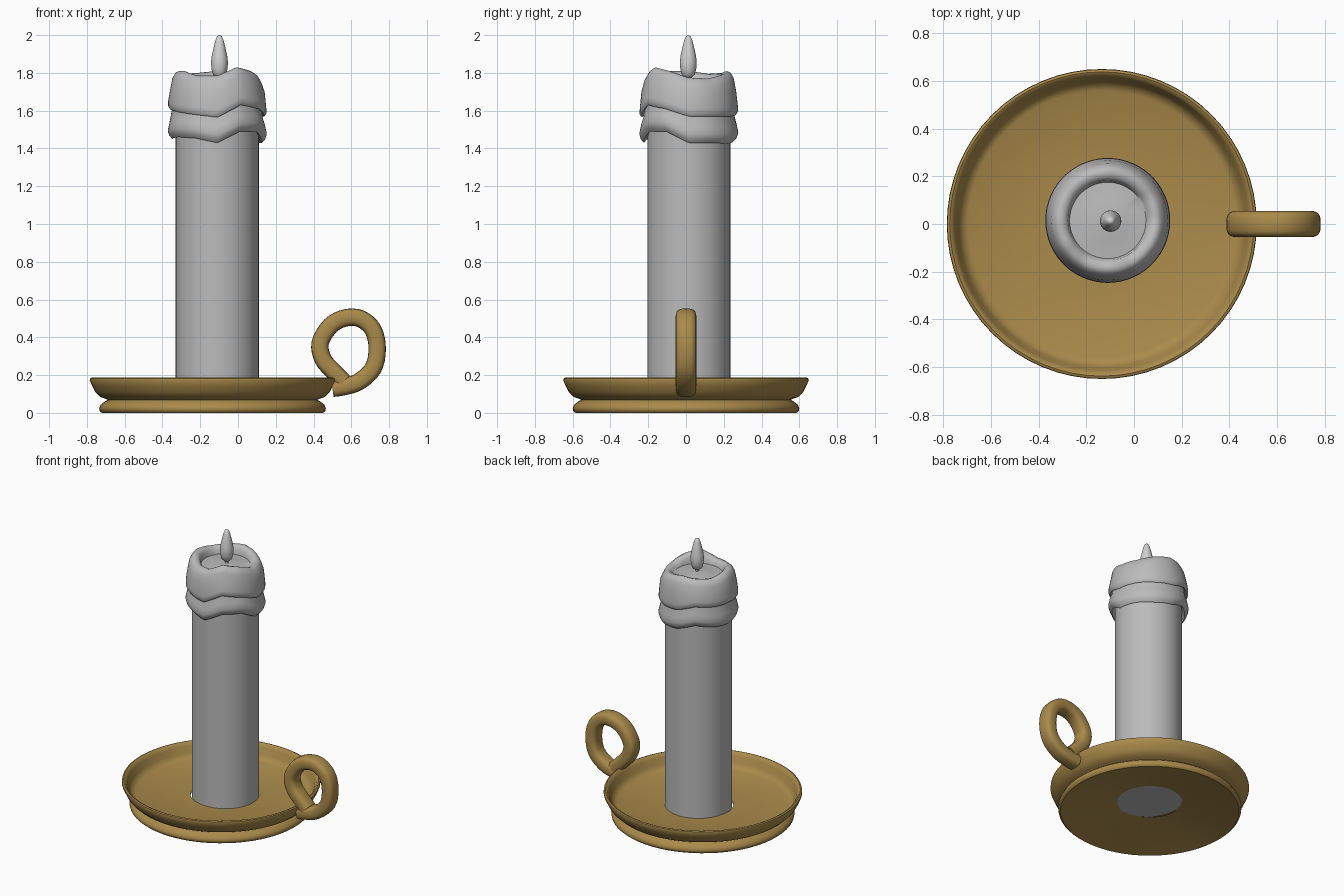
import bpy, bmesh
from math import sin, cos, pi, radians, copysign
from mathutils import Vector

cube = bpy.data.objects.get("Cube")
if cube:
    bpy.data.objects.remove(cube, do_unlink=True)


def material(name, rgb):
    m = bpy.data.materials.new(name)
    m.use_nodes = True
    m.diffuse_color = (*rgb, 1)
    m.node_tree.nodes["Principled BSDF"].inputs["Base Color"].default_value = (*rgb, 1)
    return m


BRASS = material("brass", (0.40, 0.255, 0.07))
WAX = material("grey wax", (0.5, 0.5, 0.5))
FLAME = material("pale flame", (0.64, 0.64, 0.64))


def loft(name, rings, mat, caps=False, angle=40):
    """Skin a list of closed rings, each with the same point count."""
    bm = bmesh.new()
    loops = [[bm.verts.new(p) for p in ring] for ring in rings]
    n = len(loops[0])
    for a, b in zip(loops, loops[1:]):
        for i in range(n):
            j = (i + 1) % n
            bm.faces.new((a[i], a[j], b[j], b[i]))
    if caps:
        bm.faces.new(loops[0][::-1])
        bm.faces.new(loops[-1])
    bmesh.ops.remove_doubles(bm, verts=bm.verts, dist=0.0001)
    bmesh.ops.recalc_face_normals(bm, faces=bm.faces)
    mesh = bpy.data.meshes.new(name)
    bm.to_mesh(mesh)
    bm.free()
    mesh.materials.append(mat)
    ob = bpy.data.objects.new(name, mesh)
    bpy.context.collection.objects.link(ob)
    bpy.ops.object.select_all(action="DESELECT")
    ob.select_set(True)
    bpy.context.view_layer.objects.active = ob
    bpy.ops.object.shade_smooth_by_angle(angle=radians(angle))


def turned(name, profile, centre, mat, segments=48, caps=False, angle=40):
    """Lathe a profile of (radius, height); height may be a function of turn 0..1."""
    rings = []
    for r, z in profile:
        ring = []
        for i in range(segments):
            t = i / segments
            h = z(t) if callable(z) else z
            ring.append((centre[0] + r * cos(2 * pi * t),
                         centre[1] + r * sin(2 * pi * t), h))
        rings.append(ring)
    loft(name, rings, mat, caps, angle)


def wavy(heights):
    """Periodic angular height around the candle, starting at +x."""
    def at(t, offset=0.0):
        u = t * len(heights)
        k = int(u)
        a, b = heights[k % len(heights)], heights[(k + 1) % len(heights)]
        return a + (b - a) * (u - k) + offset
    return at


def shift(fn, d):
    return lambda t: fn(t, d)


# Dish: hollow foot, waist, flared wall, rounded rim and floor in one turned profile
turned("dish", [
    (0.20, 0.068), (0.38, 0.04), (0.57, 0.003), (0.585, 0.0), (0.597, 0.01),
    (0.60, 0.025), (0.592, 0.043), (0.568, 0.062), (0.555, 0.069), (0.568, 0.076),
    (0.592, 0.083), (0.62, 0.11), (0.638, 0.145), (0.65, 0.172), (0.648, 0.183),
    (0.638, 0.187), (0.627, 0.182), (0.615, 0.16), (0.60, 0.118), (0.585, 0.094),
    (0.56, 0.082), (0.20, 0.08)],
    (-0.135, 0), BRASS, segments=64)

# Handle: flattened rounded bar swept along a curl
path = [Vector(p) for p in (
    (0.50, 0.13), (0.56, 0.139), (0.64, 0.165), (0.715, 0.235), (0.737, 0.34),
    (0.715, 0.44), (0.65, 0.498), (0.57, 0.503), (0.49, 0.462), (0.435, 0.37),
    (0.45, 0.285), (0.50, 0.225), (0.56, 0.165))]
ends = [path[0] * 2 - path[1]] + path + [path[-1] * 2 - path[-2]]
centres = []
for a, b, c, d in zip(ends, ends[1:], ends[2:], ends[3:]):
    for k in range(4):
        t = k / 4
        centres.append(0.5 * (2 * b + (c - a) * t + (2 * a - 5 * b + 4 * c - d) * t * t
                              + (3 * b - a - 3 * c + d) * t ** 3))
centres.append(path[-1])
rings = []
for i, c in enumerate(centres):
    along = (centres[min(i + 1, len(centres) - 1)] - centres[max(i - 1, 0)]).normalized()
    ring = []
    for k in range(20):
        s, q = sin(2 * pi * k / 20), cos(2 * pi * k / 20)
        u = 0.046 * copysign(abs(q) ** 0.75, q)
        v = 0.055 * copysign(abs(s) ** 0.6, s)
        ring.append((c.x - along.y * u, v, c.y + along.x * u))
    rings.append(ring)
loft("handle", rings, BRASS, caps=True, angle=50)

# Candle body, standing on the dish floor
AXIS = (-0.11, 0.015)
turned("candle_body", [(0.22, 0.066), (0.22, 1.68)], AXIS, WAX, segments=40, caps=True)

# Melted wax: a lower skirt, and an upper skirt with a ragged lip and a sunken pool
low = wavy([1.43, 1.43, 1.425, 1.44, 1.48, 1.46, 1.45, 1.46, 1.455, 1.43, 1.49, 1.49])
mid = wavy([1.57, 1.57, 1.57, 1.58, 1.62, 1.61, 1.61, 1.595, 1.58, 1.565, 1.63, 1.61])
top = wavy([1.775, 1.77, 1.79, 1.81, 1.80, 1.795, 1.81, 1.81, 1.785, 1.785, 1.83, 1.81])
turned("lower_wax_skirt", [
    (0.215, shift(low, 0.025)), (0.238, low), (0.255, shift(low, 0.02)),
    (0.262, shift(low, 0.045)), (0.253, shift(low, 0.085)), (0.241, shift(mid, -0.01)),
    (0.236, shift(mid, 0.03))],
    AXIS, WAX, segments=60, angle=50)
turned("upper_wax_skirt", [
    (0.235, shift(mid, 0.012)), (0.25, mid), (0.26, shift(mid, 0.015)),
    (0.26, shift(mid, 0.04)), (0.251, 1.70), (0.238, shift(top, -0.04)),
    (0.222, shift(top, -0.01)), (0.203, top), (0.182, shift(top, -0.006)),
    (0.167, shift(top, -0.02)), (0.16, 1.745), (0.08, 1.75), (0, 1.765)],
    AXIS, WAX, segments=60, angle=50)

# Wick and flame
turned("wick", [(0.012, 1.74), (0.012, 1.80)], (-0.098, 0.012), WAX, segments=12, caps=True)
turned("flame", [
    (0, 1.772), (0.02, 1.776), (0.034, 1.79), (0.042, 1.82), (0.045, 1.855),
    (0.041, 1.89), (0.031, 1.935), (0.021, 1.975), (0.012, 1.994), (0, 2.0)],
    (-0.098, 0.012), FLAME, segments=24, angle=60)
